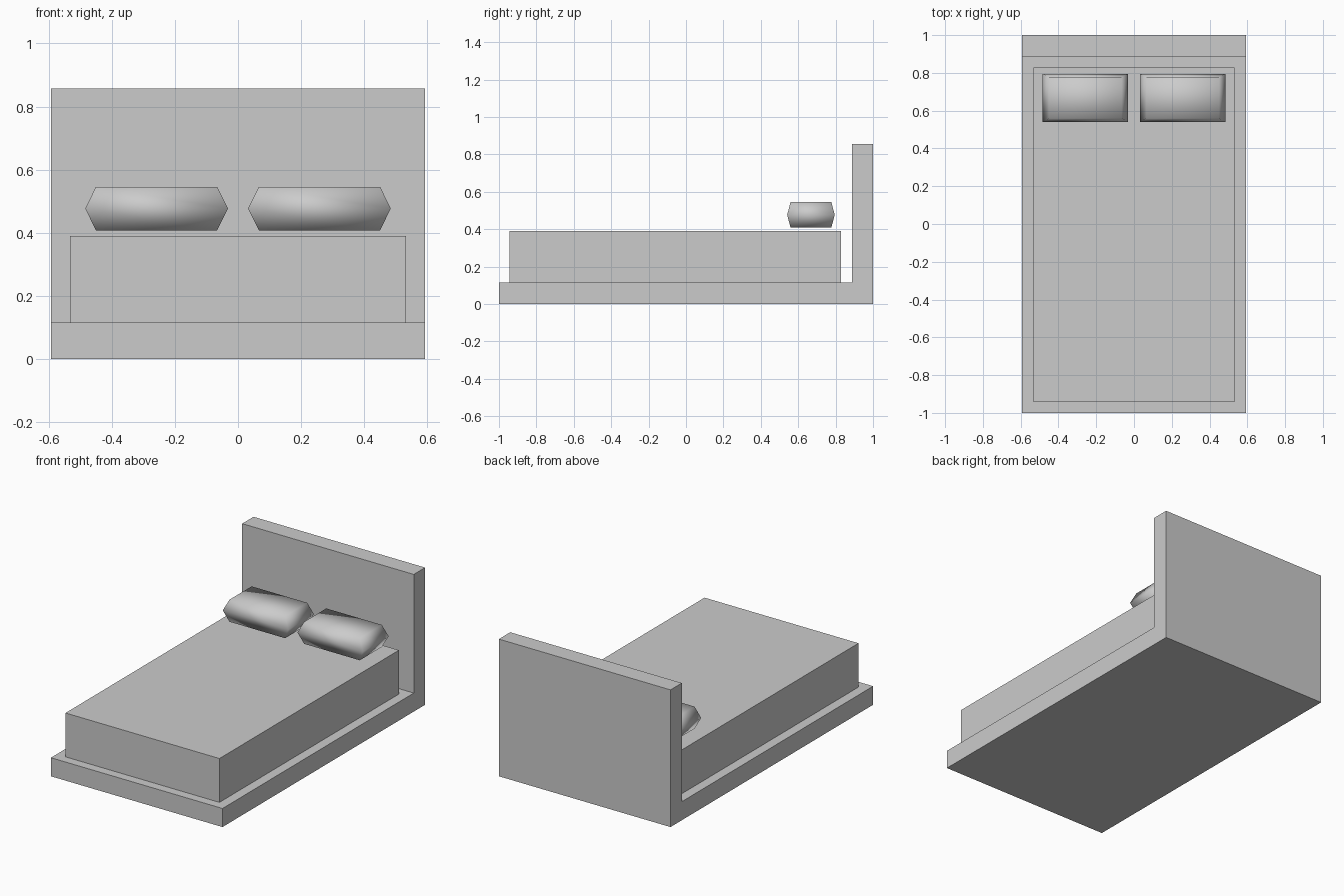
import bpy
import bmesh
from mathutils import Vector

cube = bpy.data.objects.get("Cube")
if cube:
    bpy.data.objects.remove(cube, do_unlink=True)

grey = bpy.data.materials.new("plain_grey")
grey.use_nodes = True
GREY = (0.6, 0.6, 0.6, 1.0)
grey.diffuse_color = GREY
grey.node_tree.nodes["Principled BSDF"].inputs["Base Color"].default_value = GREY


def finish(name, bm):
    """Turn a bmesh into a named, coloured object."""
    bmesh.ops.recalc_face_normals(bm, faces=bm.faces)
    mesh = bpy.data.meshes.new(name)
    bm.to_mesh(mesh)
    bm.free()
    mesh.materials.append(grey)
    obj = bpy.data.objects.new(name, mesh)
    bpy.context.collection.objects.link(obj)
    return obj


def box(low, high):
    """Axis-aligned box between two corners."""
    low, high = Vector(low), Vector(high)
    bm = bmesh.new()
    bmesh.ops.create_cube(bm, size=1)
    bmesh.ops.scale(bm, vec=high - low, verts=bm.verts)
    bmesh.ops.translate(bm, vec=(low + high) / 2, verts=bm.verts)
    return bm


# Bed frame: base and headboard as one L-shaped side profile, extruded across
half_width = 0.593
profile = [(-1, 0), (1, 0), (1, 0.857), (0.888, 0.857), (0.888, 0.116), (-1, 0.116)]
bm = bmesh.new()
side = bm.faces.new([bm.verts.new((-half_width, y, z)) for y, z in profile])
swept = bmesh.ops.extrude_face_region(bm, geom=[side], use_keep_orig=True)
bmesh.ops.translate(bm, vec=(2 * half_width, 0, 0),
                    verts=[v for v in swept["geom"] if isinstance(v, bmesh.types.BMVert)])
finish("bed_frame", bm)

# Mattress
finish("mattress", box((-0.532, -0.943, 0.116), (0.532, 0.829, 0.39)))

# Pillows: boxes with a wider loop around the middle, shaded smooth
for name, sign in (("left_pillow", 1), ("right_pillow", -1)):
    centre = Vector((sign * 0.258, 0.668, 0.477))
    half = Vector((0.226, 0.127, 0.069))
    inset = Vector((0.034, 0.018, 0))
    bm = box(-half, half)
    bmesh.ops.bisect_plane(bm, geom=bm.verts[:] + bm.edges[:] + bm.faces[:],
                           plane_co=(0, 0, 0), plane_no=(0, 0, 1))
    rims = [v for v in bm.verts if abs(v.co.z) > half.z / 2]
    bmesh.ops.scale(bm, vec=(1 - inset.x / half.x, 1 - inset.y / half.y, 1), verts=rims)
    bmesh.ops.translate(bm, vec=centre, verts=bm.verts)
    for face in bm.faces:
        face.smooth = True
    finish(name, bm)
